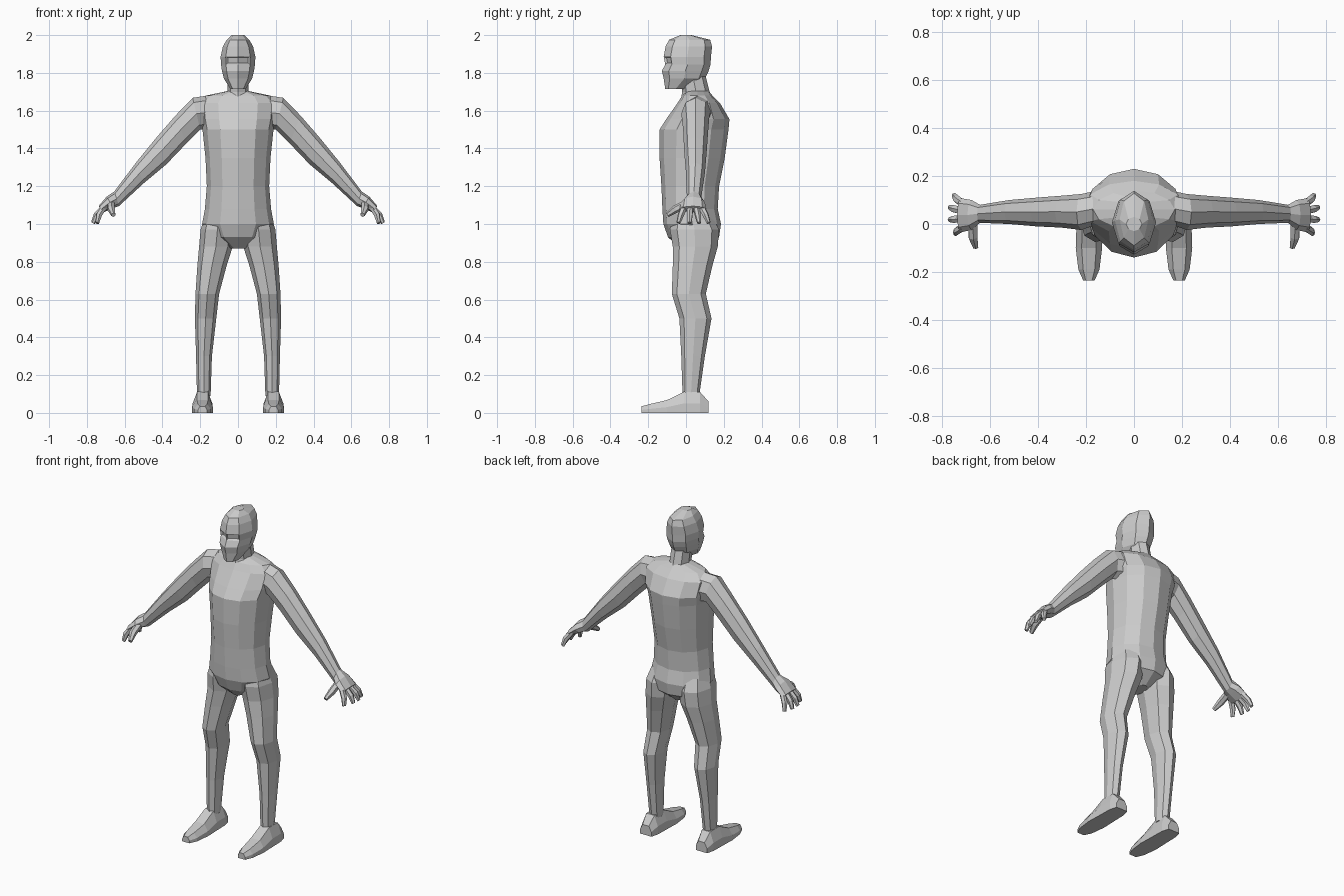
import bpy, bmesh
from math import sin, cos, pi
from mathutils import Vector

cube = bpy.data.objects.get("Cube")
if cube:
    bpy.data.objects.remove(cube)

grey = bpy.data.materials.new("plain grey")
grey.use_nodes = True
grey.diffuse_color = (0.6, 0.6, 0.6, 1)
grey.node_tree.nodes["Principled BSDF"].inputs["Base Color"].default_value = (0.6, 0.6, 0.6, 1)


def oval(centre, u, v, sides):
    """Ring of points around centre; the first point lies on -v."""
    c, u, v = Vector(centre), Vector(u), Vector(v)
    return [c + u * sin(2 * pi * i / sides) - v * cos(2 * pi * i / sides) for i in range(sides)]


def level_ring(z, x0, x1, y0, y1, sides):
    return oval(((x0 + x1) / 2, (y0 + y1) / 2, z), ((x1 - x0) / 2, 0, 0),
                (0, (y1 - y0) / 2, 0), sides)


def limb_ring(top, bottom, y0, y1, sides=8):
    """Slanted ring between a top and a bottom point (x, z)."""
    t, b = Vector((top[0], 0, top[1])), Vector((bottom[0], 0, bottom[1]))
    return oval((t + b) / 2 + Vector((0, (y0 + y1) / 2, 0)), (t - b) / 2,
                (0, (y1 - y0) / 2, 0), sides)


def loft(name, rings, mirror=False, edit=None):
    """Skin a list of rings, cap the ends, optionally mirror to the other side."""
    bm = bmesh.new()
    loops = [[bm.verts.new(p) for p in ring] for ring in rings]
    n = len(loops[0])
    for a, b in zip(loops, loops[1:]):
        for i in range(n):
            j = (i + 1) % n
            bm.faces.new((a[i], a[j], b[j], b[i]))
    bm.faces.new(loops[0][::-1])
    bm.faces.new(loops[-1])
    bmesh.ops.recalc_face_normals(bm, faces=bm.faces)
    if edit:
        edit(bm)
    mesh = bpy.data.meshes.new(name)
    bm.to_mesh(mesh)
    bm.free()
    mesh.materials.append(grey)
    obj = bpy.data.objects.new(name, mesh)
    bpy.context.collection.objects.link(obj)
    if mirror:
        obj.modifiers.new("Mirror", 'MIRROR').use_axis = (True, False, False)
    return obj


# Torso, from crotch to neck base: height, half width, front, back
torso = [
    (0.87, 0.04, -0.03, 0.10), (0.93, 0.15, -0.095, 0.175), (1.0, 0.19, -0.12, 0.185),
    (1.08, 0.175, -0.125, 0.168), (1.2, 0.165, -0.13, 0.175), (1.35, 0.172, -0.14, 0.205),
    (1.5, 0.188, -0.14, 0.225), (1.555, 0.2, -0.105, 0.23), (1.64, 0.21, -0.045, 0.18),
    (1.68, 0.17, -0.02, 0.14), (1.705, 0.05, 0.0, 0.12)]
loft("torso", [level_ring(z, -w, w, f, b, 12) for z, w, f, b in torso])

# Neck
neck = [(1.64, 0.075, -0.03, 0.15), (1.7, 0.055, -0.02, 0.125), (1.78, 0.055, -0.03, 0.105)]
loft("neck", [level_ring(z, -w, w, f, b, 8) for z, w, f, b in neck])


# Head with sunken eyes
def sink_eyes(bm):
    eyes = [f for f in bm.faces
            if f.normal.y < -0.4 and 1.85 < f.calc_center_median().z < 1.88]
    bmesh.ops.inset_individual(bm, faces=eyes, thickness=0.009, depth=-0.012)


head = [
    (1.715, 0.04, -0.11, 0.0), (1.77, 0.075, -0.118, 0.1), (1.81, 0.085, -0.128, 0.12),
    (1.845, 0.09, -0.11, 0.13), (1.885, 0.092, -0.118, 0.132), (1.94, 0.08, -0.108, 0.138),
    (1.975, 0.06, -0.09, 0.128), (2.0, 0.033, -0.03, 0.03)]
loft("head", [level_ring(z, -w, w, f, b, 8) for z, w, f, b in head], edit=sink_eyes)

# Legs: height, inner x, outer x, front, back
leg = [
    (1.04, 0.03, 0.175, -0.07, 0.14), (0.97, 0.02, 0.198, -0.085, 0.175),
    (0.88, 0.028, 0.206, -0.07, 0.168), (0.78, 0.06, 0.215, -0.07, 0.14),
    (0.63, 0.1, 0.225, -0.075, 0.105), (0.5, 0.115, 0.228, -0.035, 0.135),
    (0.3, 0.138, 0.222, -0.025, 0.1), (0.09, 0.145, 0.217, -0.018, 0.07)]
loft("legs", [level_ring(*row, 8) for row in leg], mirror=True)

# Feet, heel to toe: y, half width, height
foot = [(0.12, 0.038, 0.06), (0.075, 0.05, 0.11), (-0.01, 0.052, 0.112),
        (-0.1, 0.055, 0.068), (-0.19, 0.044, 0.047), (-0.235, 0.024, 0.035)]
outline = [(-1, 0), (1, 0), (1, 0.45), (0.55, 1), (-0.55, 1), (-1, 0.45)]
loft("feet", [[(0.188 + w * a, y, h * b) for a, b in outline] for y, w, h in foot], mirror=True)

# Arms: upper point, lower point, front, back
arm = [
    ((0.13, 1.685), (0.17, 1.5), 0.0, 0.14), ((0.24, 1.668), (0.2, 1.5), -0.025, 0.125),
    ((0.33, 1.575), (0.275, 1.425), -0.015, 0.118), ((0.43, 1.46), (0.38, 1.315), -0.01, 0.11),
    ((0.54, 1.325), (0.5, 1.215), 0.0, 0.1), ((0.655, 1.172), (0.63, 1.095), 0.005, 0.08)]
loft("arms", [limb_ring(*row) for row in arm], mirror=True)

# Palms
palm = [((0.655, 1.172), (0.63, 1.095), 0.005, 0.08), ((0.695, 1.145), (0.66, 1.085), -0.025, 0.1),
        ((0.738, 1.095), (0.71, 1.062), -0.035, 0.108)]
loft("palms", [limb_ring(*row) for row in palm], mirror=True)


# Fingers and thumbs
def digit(name, start, end, r0, r1):
    s, e = Vector(start), Vector(end)
    along = (e - s).normalized()
    u = along.cross(Vector((0, 0, 1))).normalized()
    v = along.cross(u)
    mid = s.lerp(e, 0.55) + Vector((0.006, 0, 0.006))
    loft(name, [oval(p, u * r, v * r, 6) for p, r in ((s, r0), (mid, r0), (e, r1))], mirror=True)


spread = {"index": (-0.012, -0.04, 0.745), "middle": (0.022, 0.018, 0.768),
          "ring": (0.054, 0.07, 0.768), "little": (0.084, 0.12, 0.75)}
for finger, (base_y, tip_y, tip_x) in spread.items():
    digit(finger + "_fingers", (0.712, base_y, 1.085), (tip_x, tip_y, 1.006), 0.017, 0.011)
digit("thumbs", (0.672, 0.0, 1.105), (0.66, -0.098, 1.048), 0.021, 0.012)
